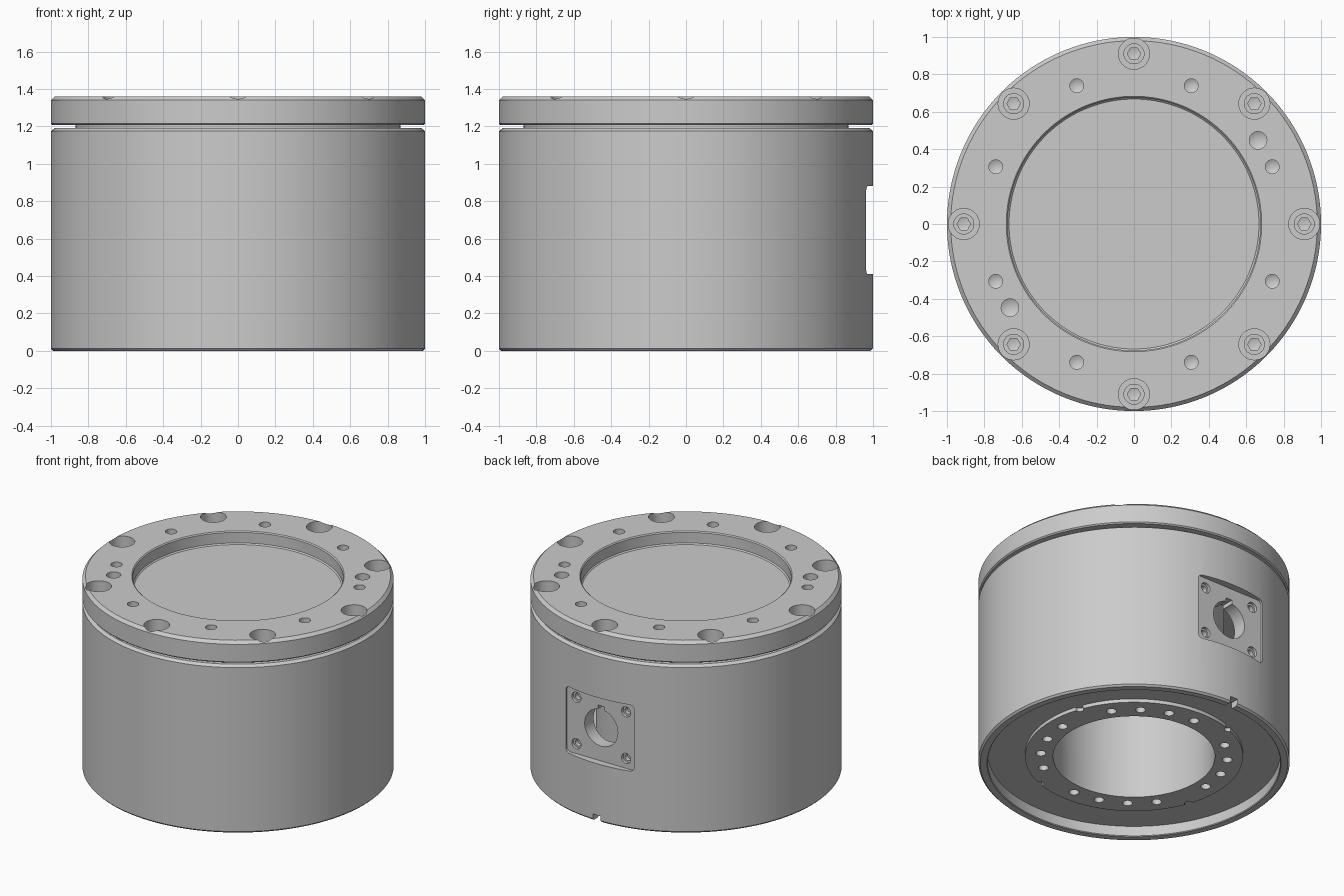
import bpy, bmesh, math
from mathutils import Matrix, Vector

if "Cube" in bpy.data.objects:
    bpy.data.objects.remove(bpy.data.objects["Cube"], do_unlink=True)

metal = bpy.data.materials.new("grey_metal")
metal.use_nodes = True
GREY = (0.6, 0.6, 0.6, 1)
metal.diffuse_color = GREY
metal.node_tree.nodes["Principled BSDF"].inputs["Base Color"].default_value = GREY


def make_object(name, bm):
    bmesh.ops.recalc_face_normals(bm, faces=bm.faces)
    mesh = bpy.data.meshes.new(name)
    bm.to_mesh(mesh)
    bm.free()
    obj = bpy.data.objects.new(name, mesh)
    bpy.context.collection.objects.link(obj)
    mesh.materials.append(metal)
    return obj


def lathe(name, profile, closed=False, steps=128):
    """Turn an (r, z) profile about the z axis."""
    bm = bmesh.new()
    verts = [bm.verts.new((r, 0, z)) for r, z in profile]
    edges = [bm.edges.new(pair) for pair in zip(verts, verts[1:])]
    if closed:
        edges.append(bm.edges.new((verts[-1], verts[0])))
    bmesh.ops.spin(bm, geom=verts + edges, cent=(0, 0, 0), axis=(0, 0, 1),
                   angle=math.tau, steps=steps, use_duplicate=False)
    bmesh.ops.remove_doubles(bm, verts=bm.verts, dist=0.0001)
    return make_object(name, bm)


def add_rod(bm, start, end, radius, sides=32, tip=0.0):
    """Cylinder from start to end, with an optional drill tip at the end."""
    start, end = Vector(start), Vector(end)
    axis = end - start
    turn = Vector((0, 0, 1)).rotation_difference(axis).to_matrix().to_4x4()
    made = bmesh.ops.create_cone(
        bm, cap_ends=True, segments=sides, radius1=radius, radius2=radius,
        depth=axis.length, matrix=Matrix.Translation((start + end) / 2) @ turn)
    if tip:
        caps = {f for v in made["verts"] for f in v.link_faces if len(f.verts) == sides}
        last = min(caps, key=lambda f: (f.calc_center_median() - end).length)
        centre = bmesh.ops.poke(bm, faces=[last])["verts"][0]
        centre.co = end + axis.normalized() * tip


def add_box(bm, low, high, corner=0.0):
    """Box between two corners; corner rounds the edges that run along y."""
    low, high = Vector(low), Vector(high)
    made = bmesh.ops.create_cube(bm, size=1, matrix=Matrix.Translation((low + high) / 2)
                                 @ Matrix.Diagonal((*(high - low), 1)))
    if corner:
        edges = {e for v in made["verts"] for e in v.link_edges
                 if abs((e.verts[0].co - e.verts[1].co).normalized().y) > 0.9}
        bmesh.ops.bevel(bm, geom=list(edges), offset=corner, segments=4,
                        affect='EDGES', profile=0.5)


def cut(obj, bm):
    cutter = make_object("cutter", bm)
    cutter.hide_render = True
    mod = obj.modifiers.new("cut", 'BOOLEAN')
    mod.operation, mod.solver, mod.object = 'DIFFERENCE', 'EXACT', cutter
    bpy.context.view_layer.objects.active = obj
    bpy.ops.object.modifier_apply(modifier=mod.name)
    bpy.data.objects.remove(cutter, do_unlink=True)


def polar(radius, degrees, z):
    a = math.radians(degrees)
    return (radius * math.cos(a), radius * math.sin(a), z)


# Top flange with a shallow round recess
flange = lathe("top_flange", [(0, 1.27), (0.668, 1.27), (0.676, 1.278), (0.676, 1.353),
                              (0.683, 1.36), (0.98, 1.36), (1, 1.34), (1, 1.215),
                              (0.992, 1.207), (0, 1.207)])
holes = bmesh.new()
for i in range(8):
    add_rod(holes, polar(0.91, 45 * i, 1.4), polar(0.91, 45 * i, 1.225), 0.083)
    add_rod(holes, polar(0.8, 45 * i + 22.5, 1.4), polar(0.8, 45 * i + 22.5, 1.26),
            0.037, tip=0.02)
for angle in (34, 214):
    add_rod(holes, polar(0.8, angle, 1.4), polar(0.8, angle, 1.26), 0.047, tip=0.025)
cut(flange, holes)

# Socket screws sunk in the counterbores
heads, sockets = bmesh.new(), bmesh.new()
for i in range(8):
    add_rod(heads, polar(0.91, 45 * i, 1.222), polar(0.91, 45 * i, 1.275), 0.056)
    add_rod(sockets, polar(0.91, 45 * i, 1.3), polar(0.91, 45 * i, 1.245), 0.036,
            sides=6, tip=0.012)
screws = make_object("flange_screws", heads)
cut(screws, sockets)

# Neck in the gap between flange and housing
neck = lathe("neck", [(0, 1.215), (0.87, 1.215), (0.87, 1.15), (0, 1.15)])

# Hollow housing with a lip around the underside
housing = lathe("housing", [(0.86, 1.19), (0.98, 1.19), (1, 1.175), (1, 0.012),
                            (0.988, 0), (0.945, 0), (0.94, 0.005), (0.94, 0.075),
                            (0.65, 0.075), (0.65, 0.15), (0.86, 0.15)], closed=True)
MID = 0.645
pocket = bmesh.new()
add_box(pocket, (-0.268, 0.95, MID - 0.235), (0.268, 1.1, MID + 0.235), corner=0.03)
add_box(pocket, (-0.03, 0.92, -0.05), (0.03, 1.1, 0.045))
cut(housing, pocket)

# Connector port with a key slot and four stepped screw holes
port, key, wide, narrow = [bmesh.new() for _ in range(4)]
add_rod(port, (0, 1.1, MID), (0, 0.75, MID), 0.13, sides=48)
add_box(key, (-0.025, 0.75, MID + 0.08), (0.025, 1.1, MID + 0.155))
for sx in (-1, 1):
    for sz in (-1, 1):
        x, z = 0.195 * sx, MID + 0.165 * sz
        add_rod(wide, (x, 1.05, z), (x, 0.93, z), 0.036)
        add_rod(narrow, (x, 1.05, z), (x, 0.9, z), 0.023)
for tool in (port, key, wide, narrow):
    cut(housing, tool)

# Raised mounting ring underneath, bolt holes in four groups of four
ring = lathe("mounting_ring", [(0.52, 0.05), (0.7, 0.05), (0.7, 0.14),
                               (0.66, 0.27), (0.52, 0.27)], closed=True)
bolts = bmesh.new()
for quarter in range(4):
    for step in (-27, -9, 9, 27):
        angle = 63 + 90 * quarter + step
        add_rod(bolts, polar(0.6, angle, 0), polar(0.6, angle, 0.13), 0.032, 24, tip=0.015)
    angle = 20 + 90 * quarter
    add_rod(bolts, polar(0.7, angle, 0), polar(0.7, angle, 0.1), 0.027, 24)
cut(ring, bolts)

# Tube around the central bore
tube = lathe("bore_tube", [(0.522, 0.265), (0.58, 0.265), (0.58, 1.17), (0.522, 1.17)],
             closed=True)

for obj in (flange, screws, neck, housing, ring, tube):
    bpy.ops.object.select_all(action='DESELECT')
    obj.select_set(True)
    bpy.context.view_layer.objects.active = obj
    bpy.ops.object.shade_smooth_by_angle(angle=math.radians(30))
